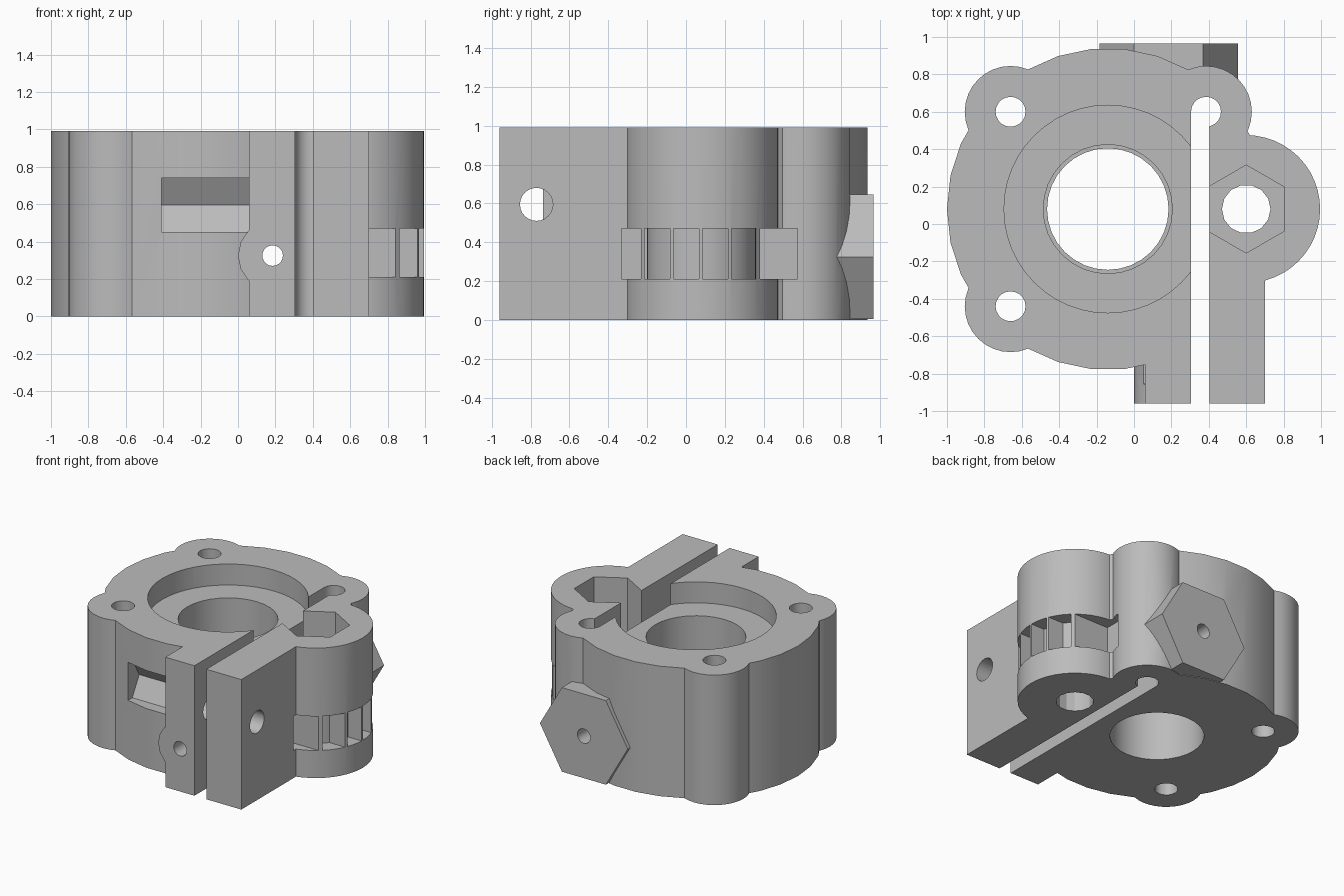
import bpy
from math import pi
from mathutils import Matrix

cube = bpy.data.objects.get("Cube")
if cube:
    bpy.data.objects.remove(cube, do_unlink=True)

H = 0.99
BORE = (-0.14, 0.08)
BOSS = (0.6, 0.08)
ROT = {"X": Matrix.Rotation(pi / 2, 4, "Y"), "Y": Matrix.Rotation(pi / 2, 4, "X"), "Z": Matrix()}

grey = bpy.data.materials.new("plain grey")
grey.use_nodes = True
colour = (0.5, 0.5, 0.5, 1)
grey.diffuse_color = colour
grey.node_tree.nodes["Principled BSDF"].inputs["Base Color"].default_value = colour


def prism(name, centre, r, lo, hi, axis="Z", sides=32, turn=0.0):
    """Prism along an axis; centre gives the other two coordinates in order."""
    at = list(centre)
    at.insert("XYZ".index(axis), (lo + hi) / 2)
    bpy.ops.mesh.primitive_cylinder_add(vertices=sides, radius=r, depth=hi - lo)
    ob = bpy.context.object
    ob.name = name
    # the primitive starts with a corner on +y; turn it to start on +x
    ob.data.transform(Matrix.Translation(at) @ ROT[axis] @ Matrix.Rotation(turn - pi / 2, 4, "Z"))
    return ob


def box(name, x, y, z):
    bpy.ops.mesh.primitive_cube_add(size=1)
    ob = bpy.context.object
    ob.name = name
    spans = (x, y, z)
    ob.data.transform(Matrix.Translation([(a + b) / 2 for a, b in spans])
                      @ Matrix.Diagonal([b - a for a, b in spans] + [1]))
    return ob


def combine(base, other, operation):
    mod = base.modifiers.new(operation.lower(), "BOOLEAN")
    mod.operation, mod.solver, mod.object = operation, "EXACT", other
    bpy.context.view_layer.objects.active = base
    bpy.ops.object.modifier_apply(modifier=mod.name)
    bpy.data.objects.remove(other, do_unlink=True)


# Solid shapes: round housing, screw ears, side boss, clamp flanges
body = prism("clamp_housing", BORE, 0.86, 0, H, sides=30)
ears = [(-0.66, 0.6), (-0.66, -0.44), (0.385, 0.6)]
solids = [prism("ear", e, 0.245, 0, H) for e in ears]
solids += [
    prism("side_boss", BOSS, 0.395, 0, H, sides=48),
    box("clamp_flanges", (0.06, 0.7), (-0.96, 0.0), (0, H)),
    prism("bolt_bump", (0.185, 0.325), 0.185, -0.96, -0.5, "Y", 16),
    prism("hex_pad", (0.185, 0.325), 0.37, 0.5, 0.965, "Y", 6),
]
for s in solids:
    combine(body, s, "UNION")

# Openings: stepped bore, screw holes, clamp slit, nut pockets
cuts = [
    prism("counterbore", BORE, 0.555, 0.83, H + 0.1, sides=48),
    prism("upper_bore", BORE, 0.345, 0.45, H + 0.1, sides=32),
    prism("lower_bore", BORE, 0.325, -0.1, 0.5, sides=32),
    box("clamp_slit", (0.305, 0.405), (-1.1, 0.6), (-0.1, H + 0.1)),
    prism("boss_hole", BOSS, 0.13, -0.1, H, sides=14),
    prism("boss_nut_pocket", BOSS, 0.235, 0.55, H + 0.1, sides=6, turn=pi / 2),
    prism("long_bolt_hole", (0.185, 0.325), 0.055, -1.1, 1.1, "Y", 20),
    prism("clamp_bolt_hole", (-0.77, 0.595), 0.085, -0.1, 0.9, "X", 24),
    prism("clamp_nut_pocket", (-0.77, 0.595), 0.167, -0.41, 0.0605, "X", 6, pi / 2),
]
cuts += [prism("screw_hole", e, 0.08, -0.1, H + 0.1, sides=20) for e in ears]
for c in cuts:
    combine(body, c, "DIFFERENCE")

# Row of toothed windows around the boss, leaving a round core behind them
for i in range(6):
    y = -0.363 + 0.149 * i
    window = box("window", (0.56, 1.1), (max(y, -0.333), y + 0.131), (0.21, 0.47))
    combine(window, prism("core", BOSS, 0.28, 0, H, sides=48), "DIFFERENCE")
    combine(body, window, "DIFFERENCE")
combine(body, box("window", (0.56, 1.1), (0.49, 0.575), (0.21, 0.47)), "DIFFERENCE")

# Finish
body.data.materials.clear()
body.data.materials.append(grey)
for p in body.data.polygons:
    p.material_index = 0
bpy.ops.object.select_all(action="DESELECT")
body.select_set(True)
bpy.context.view_layer.objects.active = body
bpy.ops.object.shade_smooth_by_angle(angle=pi / 7)
